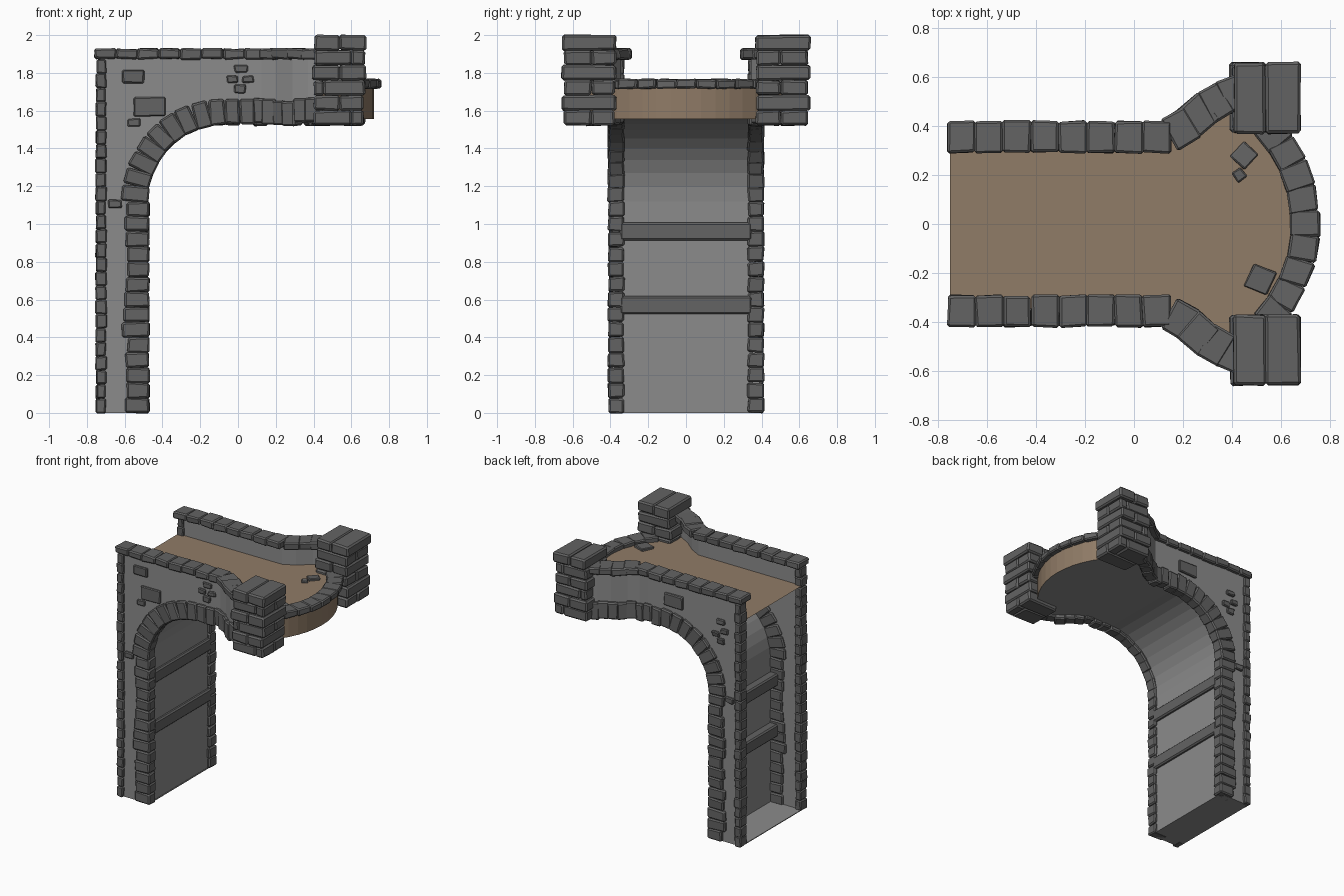
import bpy, bmesh, random
from math import sin, cos, pi, sqrt, atan2
from mathutils import Matrix, Vector

if "Cube" in bpy.data.objects:
    bpy.data.objects.remove(bpy.data.objects["Cube"])

random.seed(4)
FLARE = [(-0.76, .355), (.13, .357), (.21, .40), (.30, .475), (.38, .52), (.46, .55)]
CX, CZ = -0.07, 1.12          # arch centre
DX, DR = 0.12, 0.60           # rounded deck end: centre and radius


def colour(name, r, g, b):
    m = bpy.data.materials.new(name)
    m.diffuse_color = (r, g, b, 1)
    m.use_nodes = True
    m.node_tree.nodes["Principled BSDF"].inputs["Base Color"].default_value = m.diffuse_color
    return m


brown = colour("earth_brown", .28, .20, .135)
stone = colour("dark_stone", .125, .125, .125)
plaster = colour("grey_wall", .26, .26, .26)


def flare(x):
    """Distance of the side wall from the middle at a given x."""
    for (x0, y0), (x1, y1) in zip(FLARE, FLARE[1:]):
        if x <= x1:
            return y0 + (y1 - y0) * (x - x0) / (x1 - x0)
    return FLARE[-1][1]


def half_width(x):
    arc = sqrt(max(DR ** 2 - (x - DX) ** 2, 0)) if x > 0.38 else 9
    return min(flare(x), arc)


def slope(x):
    return atan2(flare(x + .03) - flare(x - .03), .06)


def finish(bm, name, material, bevel=0, solid=0):
    me = bpy.data.meshes.new(name)
    bmesh.ops.recalc_face_normals(bm, faces=bm.faces)
    bm.to_mesh(me)
    bm.free()
    ob = bpy.data.objects.new(name, me)
    bpy.context.collection.objects.link(ob)
    me.materials.append(material)
    if solid:
        m = ob.modifiers.new("thickness", 'SOLIDIFY')
        m.thickness, m.offset = solid, 0
    if bevel:
        m = ob.modifiers.new("worn_edges", 'BEVEL')
        m.width, m.segments = bevel, 1
    return ob


def block(bm, loc, dims, rot=0, axis='Z', j=.005):
    """One rough stone with slightly displaced corners."""
    mat = Matrix.Translation(loc) @ Matrix.Rotation(rot, 4, axis)
    for v in bmesh.ops.create_cube(bm, size=1)['verts']:
        p = Vector([c * d + random.uniform(-j, j) for c, d in zip(v.co, dims)])
        v.co = mat @ p


def strip(bm, a, b):
    """Quads between two rows of points."""
    va, vb = [bm.verts.new(p) for p in a], [bm.verts.new(p) for p in b]
    for i in range(len(a) - 1):
        bm.faces.new((va[i], va[i + 1], vb[i + 1], vb[i]))


# Side walls: straight leg, arch cut-out and flared end
arch_t = [i * pi / 18 for i in range(10)]
edge = [(-.73, 0), (-.52, 0)]
edge += [(CX - .45 * cos(t), CZ + .45 * sin(t)) for t in arch_t]
edge += [(x, 1.57) for x in (.05, .13, .17, .21, .26, .30, .34, .38, .44)]
for s, name in ((-1, "front_wall"), (1, "back_wall")):
    bm = bmesh.new()
    strip(bm, [(x, s * (flare(x) + .01), z) for x, z in edge],
          [(x, s * (flare(x) + .01), 1.88) for x, z in edge])
    finish(bm, name, plaster, solid=.045)

# Vault shell: upright inner wall, curve and flat underside
ends = [DX + DR * cos(a * pi / 24) for a in range(8, -1, -1)]
prof = [(CX - .42, 0)] + [(CX - .42 * cos(t), CZ + .435 * sin(t)) for t in arch_t]
prof += [(x, 1.555) for x in [.05, .13, .21, .30, .38] + ends]
bm = bmesh.new()
strip(bm, [(x, -half_width(x), z) for x, z in prof],
      [(x, half_width(x), z) for x, z in prof])
finish(bm, "vault_shell", plaster)

# Base plate
bm = bmesh.new()
block(bm, (-.615, 0, .003), (.26, .72, .006), j=0)
finish(bm, "base_plate", plaster)

# Cross beams
bm = bmesh.new()
for z in (.57, .96):
    block(bm, (-.51, 0, z), (.085, .70, .095), j=0)
finish(bm, "cross_beams", stone, bevel=.01)

# Earth deck and its rounded rim face
xs = [-.75, .13, .21, .30, .38] + ends
bm = bmesh.new()
strip(bm, [(x, -half_width(x), 1.735) for x in xs],
      [(x, half_width(x), 1.735) for x in xs])
rim = [(DX + DR * cos(a), DR * sin(a)) for a in [i * pi / 24 for i in range(-8, 9)]]
strip(bm, [(x, y, 1.555) for x, y in rim], [(x, y, 1.735) for x, y in rim])
finish(bm, "deck", brown)

# Stones along the rounded rim
bm = bmesh.new()
for i in range(9):
    a = (i - 4) * .172
    block(bm, (DX + .577 * cos(a), .577 * sin(a), 1.742), (.118, .106, .05), a)
finish(bm, "rim_stones", stone, bevel=.008)

# Coping stones on the parapets
bm = bmesh.new()
for s in (-1, 1):
    for i in range(8):
        x = -.703 + i * .1135
        block(bm, (x, s * .355, 1.90), (.114, .13, .055))
    for x, w in ((.19, .11), (.265, .12), (.335, .105), (.40, .09)):
        block(bm, (x, s * flare(x), 1.90), (w, .14, .055), s * slope(x))
finish(bm, "coping_stones", stone, bevel=.009)

# Corner stones at the rear edge
bm = bmesh.new()
n = 25
for s in (-1, 1):
    for i in range(n):
        h = 1.87 / n
        block(bm, (-.725, s * .368, h * (i + .5)),
              (.055 + random.uniform(-.006, .005), .08, h), j=.004)
finish(bm, "corner_stones", stone, bevel=.007)

# Arch stones: leg, quarter circle and the run to the towers
bm = bmesh.new()
for s in (-1, 1):
    for i in range(14):
        w = .135 + random.uniform(-.02, .012)
        block(bm, (-.47 - w / 2, s * .37, .08 * (i + .5)), (w, .085, .08))
    for i in range(9):
        t = (i + .5) * pi / 18
        block(bm, (CX - .475 * cos(t), s * .37, CZ + .475 * sin(t)),
              (.14, .085, .085), t, 'Y')
    for x, w in ((-.03, .078), (.048, .074), (.12, .07), (.18, .078),
                 (.235, .078), (.29, .08), (.345, .08), (.40, .08)):
        block(bm, (x, s * (flare(x) + .015), 1.595 + random.uniform(-.01, .01)),
              (w, .085, .13), s * slope(x))
finish(bm, "arch_stones", stone, bevel=.009)

# Loose stones set into the walls (x, z, width, height)
front = [(-.555, 1.78, .12, .07), (-.468, 1.62, .17, .10), (-.55, 1.537, .07, .04),
         (-.65, 1.107, .07, .045), (.015, 1.82, .07, .035), (-.03, 1.765, .06, .04),
         (.053, 1.765, .06, .04), (.01, 1.715, .06, .045)]
back = [(-.17, 1.745, .16, .10), (-.57, 1.69, .07, .04), (-.605, 1.62, .06, .04),
        (-.53, 1.585, .06, .04), (-.57, 1.54, .06, .045), (-.65, 1.107, .07, .045)]
bm = bmesh.new()
for s, stones in ((-1, front), (1, back)):
    for x, z, w, h in stones:
        block(bm, (x, s * .385, z), (w, .04, h))
finish(bm, "wall_stones", stone, bevel=.006)

# Paving stones on the deck
bm = bmesh.new()
for x, y, w, a in ((.45, .28, .08, .8), (.43, .20, .045, .7), (.515, -.225, .10, -.4)):
    block(bm, (x, y, 1.737), (w, w, .024), a)
finish(bm, "paving_stones", stone, bevel=.005)

# Towers: alternating courses of split blocks
for s, name in ((-1, "front_tower"), (1, "back_tower")):
    bm = bmesh.new()
    h = .477 / 6
    for k in range(6):
        z = 1.522 + h * (k + .5)
        x0, x1 = .395 + random.uniform(-.006, .012), .675 + random.uniform(-.012, .006)
        y0, y1 = .37 + random.uniform(-.004, .01), (.658 if k % 2 else .645)
        if k % 2:
            cells = [(x0, .537, y0, y1), (.537, x1, y0, y1)]
        else:
            m = random.choice((.455, .60))
            cells = [(x0, m, .50, y1), (m, x1, .50, y1), (x0, x1, y0, .50)]
        for a, b, c, d in cells:
            block(bm, ((a + b) / 2, s * (c + d) / 2, z),
                  (b - a, d - c, h), j=.004)
    finish(bm, name, stone, bevel=.011)
